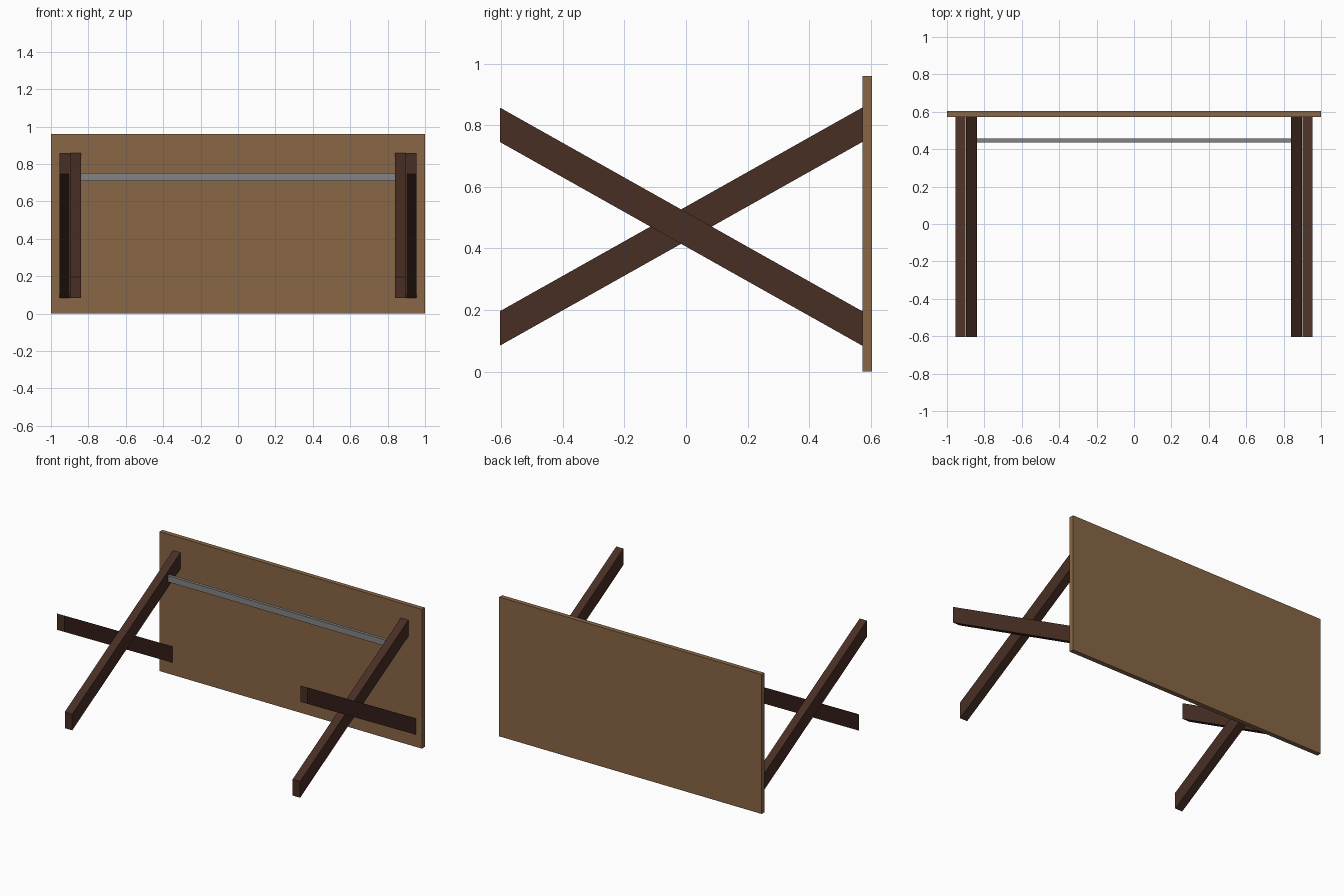
import bpy

if "Cube" in bpy.data.objects:
    bpy.data.objects.remove(bpy.data.objects["Cube"])


def material(name, rgb):
    m = bpy.data.materials.new(name)
    m.diffuse_color = (*rgb, 1)
    m.use_nodes = True
    m.node_tree.nodes["Principled BSDF"].inputs["Base Color"].default_value = m.diffuse_color
    return m


WOOD = material("light wood", (0.25, 0.135, 0.062))
DARK = material("dark wood", (0.066, 0.028, 0.018))
STEEL = material("grey steel", (0.23, 0.23, 0.23))


def prism(name, profile, x0, x1, mat):
    """Extrude a (y, z) outline along x."""
    n = len(profile)
    verts = [(x, y, z) for x in (x0, x1) for y, z in profile]
    faces = [tuple(range(n))[::-1], tuple(range(n, 2 * n))]
    faces += [(i, (i + 1) % n, n + (i + 1) % n, n + i) for i in range(n)]
    me = bpy.data.meshes.new(name)
    me.from_pydata(verts, [], faces)
    me.materials.append(mat)
    ob = bpy.data.objects.new(name, me)
    bpy.context.collection.objects.link(ob)
    return ob


def box(y0, y1, z0, z1):
    return [(y0, z0), (y1, z0), (y1, z1), (y0, z1)]


# Table lying on its side: upright top panel
prism("table_top", box(0.573, 0.605, 0, 0.96), -1, 1, WOOD)

# Crossed legs: foot end at the front, other end against the panel
FRONT, BACK = -0.605, 0.573
LOW, HIGH, DEPTH = 0.084, 0.746, 0.112


def leg(z_front, z_back):
    return [(FRONT, z_front), (BACK, z_back),
            (BACK, z_back + DEPTH), (FRONT, z_front + DEPTH)]


for side, s in (("left", -1), ("right", 1)):
    for part, outline, a, b in (("inner", leg(LOW, HIGH), 0.84, 0.897),
                                ("outer", leg(HIGH, LOW), 0.9, 0.955)):
        x0, x1 = sorted((s * a, s * b))
        prism(f"{side}_{part}_leg", outline, x0, x1, DARK)

# Steel stretcher between the inner legs
prism("stretcher_bar", box(0.435, 0.456, 0.71, 0.752), -0.84, 0.84, STEEL)
